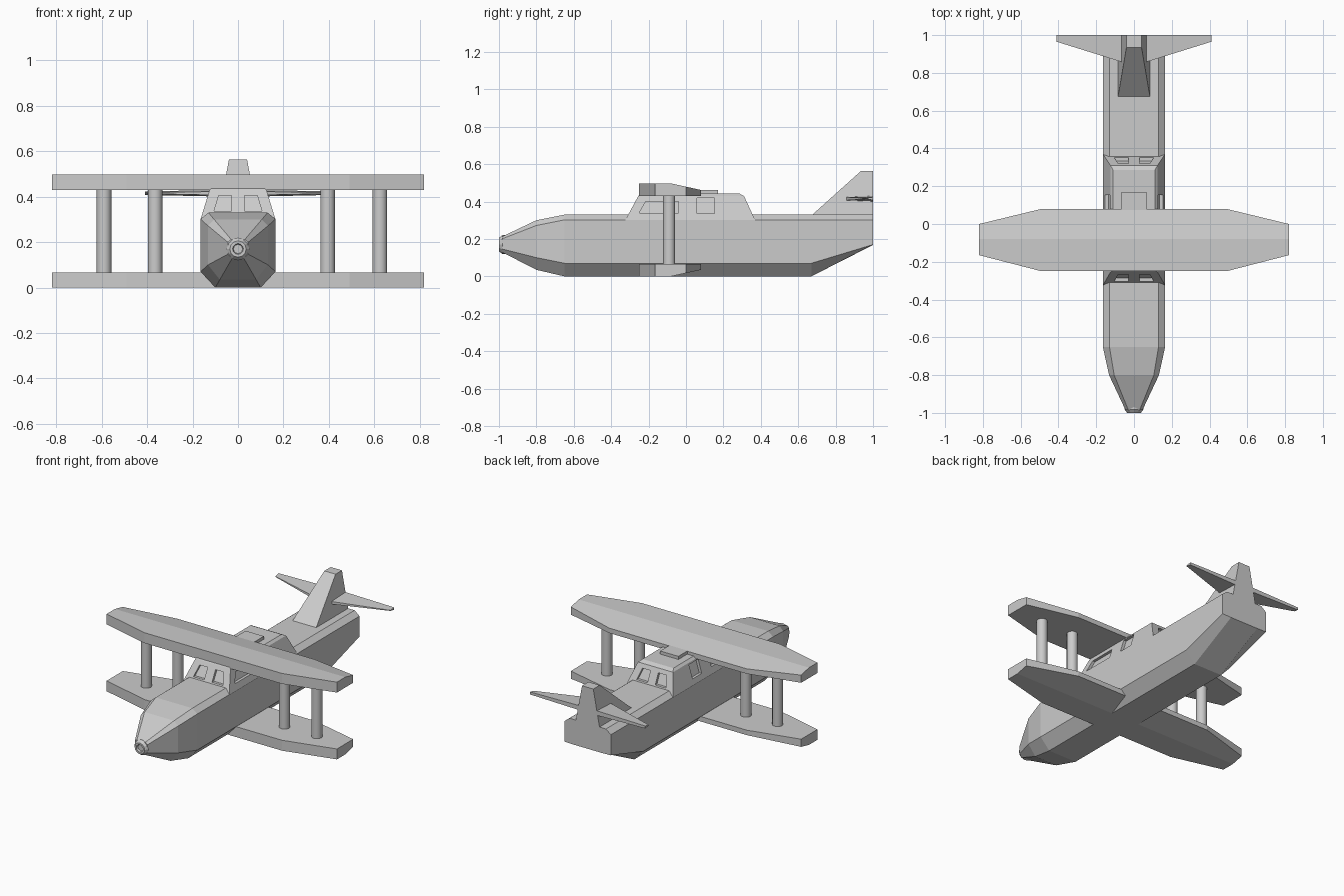
import bpy, bmesh
from mathutils import Vector

if "Cube" in bpy.data.objects:
    bpy.data.objects.remove(bpy.data.objects["Cube"])

GREY = (0.6, 0.6, 0.6, 1)
grey = bpy.data.materials.new("light_grey")
grey.use_nodes = True
grey.diffuse_color = GREY
grey.node_tree.nodes["Principled BSDF"].inputs["Base Color"].default_value = GREY


def finish(bm, name):
    bmesh.ops.recalc_face_normals(bm, faces=bm.faces)
    mesh = bpy.data.meshes.new(name)
    bm.to_mesh(mesh)
    bm.free()
    mesh.materials.append(grey)
    obj = bpy.data.objects.new(name, mesh)
    bpy.context.collection.objects.link(obj)
    return obj


def add_loft(bm, rings):
    """Skin a list of equal-length point rings and cap both ends."""
    loops = [[bm.verts.new(p) for p in ring] for ring in rings]
    n = len(loops[0])
    for a, b in zip(loops, loops[1:]):
        for i in range(n):
            j = (i + 1) % n
            bm.faces.new((a[i], a[j], b[j], b[i]))
    bm.faces.new(loops[0])
    bm.faces.new(loops[-1])


def loft(name, rings):
    bm = bmesh.new()
    add_loft(bm, rings)
    return finish(bm, name)


def rect(hw, y0, y1, z):
    return [(-hw, y0, z), (hw, y0, z), (hw, y1, z), (-hw, y1, z)]


# Hull: eight-sided sections with chamfered keel and deck
def hull_ring(y, keel, side, deck, z0, z1, z2, z3):
    half = [(keel, y, z0), (side, y, z1), (side, y, z2), (deck, y, z3)]
    return half + [(-x, y, z) for x, y, z in reversed(half)]


loft("hull", [
    hull_ring(-0.985, 0.025, 0.045, 0.03, 0.13, 0.147, 0.2, 0.212),
    hull_ring(-0.8, 0.08, 0.132, 0.105, 0.035, 0.1, 0.272, 0.3),
    hull_ring(-0.65, 0.1, 0.165, 0.13, 0, 0.07, 0.302, 0.33),
    hull_ring(0.67, 0.1, 0.165, 0.13, 0, 0.07, 0.302, 0.33),
    hull_ring(1, 0.1, 0.165, 0.13, 0.168, 0.17, 0.302, 0.33),
])

# Nose hub: turned ring with a recessed centre
bm = bmesh.new()
profile = [(0.05, -0.965), (0.05, -0.982), (0.036, -1), (0.024, -1), (0.02, -0.988)]
edges = []
verts = [bm.verts.new((r, y, 0.17)) for r, y in profile]
for a, b in zip(verts, verts[1:]):
    edges.append(bm.edges.new((a, b)))
bmesh.ops.spin(bm, geom=verts + edges, cent=(0, 0, 0.17), axis=(0, 1, 0),
               angle=6.283185, steps=12, use_duplicate=False)
bmesh.ops.remove_doubles(bm, verts=bm.verts, dist=0.0005)
bmesh.ops.holes_fill(bm, edges=[e for e in bm.edges if e.is_boundary], sides=0)
finish(bm, "nose_hub")

# Cabin: tapered box with a bevelled roof edge
cabin = loft("cabin", [
    rect(0.165, -0.325, 0.37, 0.3),
    rect(0.125, -0.255, 0.31, 0.43),
    rect(0.11, -0.245, 0.285, 0.443),
])


# Window recesses, cut along the slope of each wall
def side_wall(u, z):
    return Vector((0.165 - (z - 0.3) * 0.04 / 0.13, u, z))


def front_wall(u, z):
    return Vector((u, -0.325 + (z - 0.3) * 0.07 / 0.13, z))


def rear_wall(u, z):
    return Vector((u, 0.37 - (z - 0.3) * 0.06 / 0.13, z))


PANE = [(0.028, 0.338), (0.105, 0.338), (0.085, 0.405), (0.028, 0.405)]
LONG = [(-0.25, 0.34), (-0.04, 0.34), (-0.04, 0.4), (-0.215, 0.4)]
SQUARE = [(0.06, 0.335), (0.153, 0.335), (0.153, 0.42), (0.06, 0.42)]
DEPTH = 0.018

bm = bmesh.new()
for wall, shape, inward in (
        (front_wall, PANE, Vector((0, 1, 0))),
        (rear_wall, PANE, Vector((0, -1, 0))),
        (side_wall, LONG, Vector((-1, 0, 0))),
        (side_wall, SQUARE, Vector((-1, 0, 0)))):
    for sign in (1, -1):
        rings = []
        for d in (-DEPTH, DEPTH):
            pts = [wall(u, z) + inward * d for u, z in shape]
            rings.append([(p.x * sign, p.y, p.z) for p in pts])
        add_loft(bm, rings)
cutter = finish(bm, "window_cutter")
cutter.hide_render = True
cut = cabin.modifiers.new("windows", "BOOLEAN")
cut.operation = "DIFFERENCE"
cut.solver = "EXACT"
cut.object = cutter
bpy.context.view_layer.objects.active = cabin
bpy.ops.object.modifier_apply(modifier="windows")
bpy.data.objects.remove(cutter)

# Roof hatch
loft("roof_hatch", [rect(0.065, 0.04, 0.17, 0.435), rect(0.065, 0.04, 0.17, 0.463)])


# Wings: flat on one side, thinning towards the trailing edge on the other
def wing(name, base, up):
    rings = []
    for x, y0, y1 in ((-0.82, -0.165, 0), (-0.49, -0.25, 0.08),
                      (0.49, -0.25, 0.08), (0.82, -0.165, 0)):
        section = [(y0, 0), (y0, 0.067), (-0.08, 0.067),
                   (y1, 0.067 - (y1 + 0.08) * 0.22), (y1, 0)]
        rings.append([(x, y, base + up * h) for y, h in section])
    loft(name, rings)


wing("upper_wing", 0.43, 1)
wing("lower_wing", 0.067, -1)

# Wing struts
for i, x in enumerate((-0.59, -0.365, 0.395, 0.625)):
    bpy.ops.mesh.primitive_cylinder_add(vertices=24, radius=0.032, depth=0.38,
                                        location=(x, -0.09, 0.249))
    strut = bpy.context.object
    strut.name = f"wing_strut_{i + 1}"
    strut.data.materials.append(grey)
    bpy.ops.object.shade_smooth_by_angle()

# Tail fin and stabilisers
loft("tail_fin", [rect(0.085, 0.67, 1, 0.325), rect(0.04, 0.935, 1, 0.563)])
for side, sign in (("left", 1), ("right", -1)):
    rings = []
    for x, y0, z0, z1 in ((0.04, 0.85, 0.4, 0.43), (0.41, 0.965, 0.408, 0.424)):
        rings.append([(sign * x, y0, z0 + 0.006), (sign * x, y0, z1 - 0.006),
                      (sign * x, 1, z1), (sign * x, 1, z0)])
    loft(f"{side}_stabiliser", rings)
